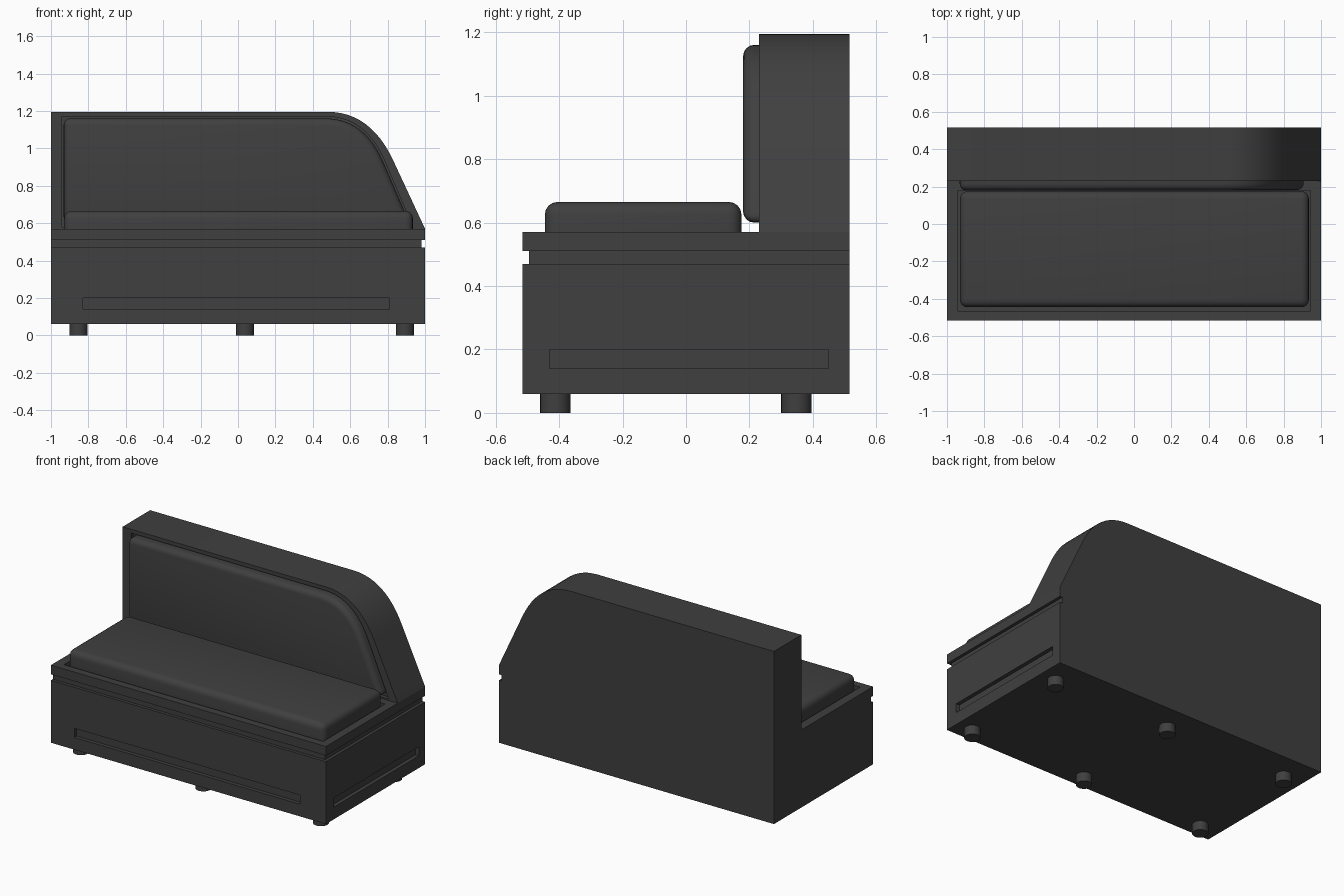
import bpy, bmesh, math
from mathutils import Vector

if "Cube" in bpy.data.objects:
    bpy.data.objects.remove(bpy.data.objects["Cube"], do_unlink=True)

charcoal = bpy.data.materials.new("charcoal")
charcoal.use_nodes = True
COLOR = (0.05, 0.05, 0.05, 1)
charcoal.diffuse_color = COLOR
charcoal.node_tree.nodes["Principled BSDF"].inputs["Base Color"].default_value = COLOR

BACK = 0.515


def prism(name, outline, y0, y1):
    """Extrude an x-z outline from y0 to y1."""
    bm = bmesh.new()
    face = bm.faces.new([bm.verts.new((x, y0, z)) for x, z in outline])
    out = bmesh.ops.extrude_face_region(bm, geom=[face])
    moved = [g for g in out["geom"] if isinstance(g, bmesh.types.BMVert)]
    bmesh.ops.translate(bm, vec=(0, y1 - y0, 0), verts=moved)
    bmesh.ops.recalc_face_normals(bm, faces=bm.faces)
    mesh = bpy.data.meshes.new(name)
    bm.to_mesh(mesh)
    bm.free()
    mesh.materials.append(charcoal)
    obj = bpy.data.objects.new(name, mesh)
    bpy.context.collection.objects.link(obj)
    return obj


def box(name, x0, x1, y0, y1, z0, z1):
    return prism(name, [(x0, z0), (x1, z0), (x1, z1), (x0, z1)], y0, y1)


def activate(obj):
    bpy.ops.object.select_all(action='DESELECT')
    obj.select_set(True)
    bpy.context.view_layer.objects.active = obj


def cut(obj, cutter):
    mod = obj.modifiers.new("recess", 'BOOLEAN')
    mod.operation, mod.object, mod.solver = 'DIFFERENCE', cutter, 'EXACT'
    activate(obj)
    bpy.ops.object.modifier_apply(modifier=mod.name)
    bpy.data.objects.remove(cutter, do_unlink=True)


def smooth(obj, angle=40):
    activate(obj)
    bpy.ops.object.shade_smooth_by_angle(angle=math.radians(angle))


def soften(obj, hidden_normal, radius):
    """Round every edge that does not border the hidden mounting face."""
    bm = bmesh.new()
    bm.from_mesh(obj.data)
    hidden = Vector(hidden_normal)
    edges = [e for e in bm.edges
             if e.calc_face_angle() > math.radians(30)
             and not any(f.normal.dot(hidden) > 0.9 for f in e.link_faces)]
    bmesh.ops.bevel(bm, geom=edges, offset=radius, segments=4,
                    profile=0.5, affect='EDGES', clamp_overlap=True)
    bm.to_mesh(obj.data)
    bm.free()
    smooth(obj, 50)


def swoop(left, bottom, top, foot, knee, crown):
    """Outline with a straight slope at +x that rounds over into the top."""
    knee, crown = Vector(knee), Vector(crown)
    slope = (knee - Vector(foot)).normalized()
    corner = knee + slope * (top - knee.y) / slope.y
    steps = 12
    arc = []
    for i in range(steps + 1):
        t = i / steps
        arc.append(tuple(knee * (1 - t) ** 2 + corner * 2 * t * (1 - t) + crown * t * t))
    return [(left, bottom), (foot[0], bottom)] + arc + [(left, top)]


# Plinth with long recessed slots on the front and the right end
plinth = box("plinth", -1, 1, -BACK, BACK, 0.06, 0.47)
cut(plinth, box("slot_cutter", -0.83, 0.81, -0.6, -0.49, 0.14, 0.2))
cut(plinth, box("slot_cutter", 0.975, 1.1, -0.43, 0.45, 0.14, 0.2))

# Shadow gap, then the seat deck with a shallow tray for the cushion
box("shadow_gap", -1, 0.98, -0.495, BACK, 0.47, 0.51)
deck = box("seat_deck", -1, 1, -BACK, BACK, 0.51, 0.57)
cut(deck, box("tray_cutter", -0.94, 0.945, -0.465, 0.18, 0.545, 0.7))

# Backrest panel with a recess following its outline
backrest = prism("backrest",
                 swoop(-1, 0.57, 1.195, (1, 0.57), (0.83, 0.935), (0.48, 1.195)),
                 0.23, BACK)
cut(backrest, prism("recess_cutter",
                    swoop(-0.94, 0.58, 1.17, (0.935, 0.58), (0.785, 0.93), (0.47, 1.17)),
                    0.1, 0.255))
smooth(backrest)

# Cushions
seat = box("seat_cushion", -0.93, 0.935, -0.445, 0.175, 0.545, 0.665)
soften(seat, (0, 0, -1), 0.04)
back_cushion = prism("back_cushion",
                     swoop(-0.932, 0.6, 1.16, (0.918, 0.6), (0.775, 0.93), (0.465, 1.16)),
                     0.18, 0.255)
soften(back_cushion, (0, 1, 0), 0.035)

# Feet in two rows of three
for row, y in (("front", -0.412), ("back", 0.348)):
    for side, x in (("left", -0.853), ("middle", 0.037), ("right", 0.892)):
        bpy.ops.mesh.primitive_cylinder_add(vertices=24, radius=0.048, depth=0.06,
                                            location=(x, y, 0.03))
        foot = bpy.context.object
        foot.name = f"{row}_{side}_foot"
        foot.data.materials.append(charcoal)
        smooth(foot)
